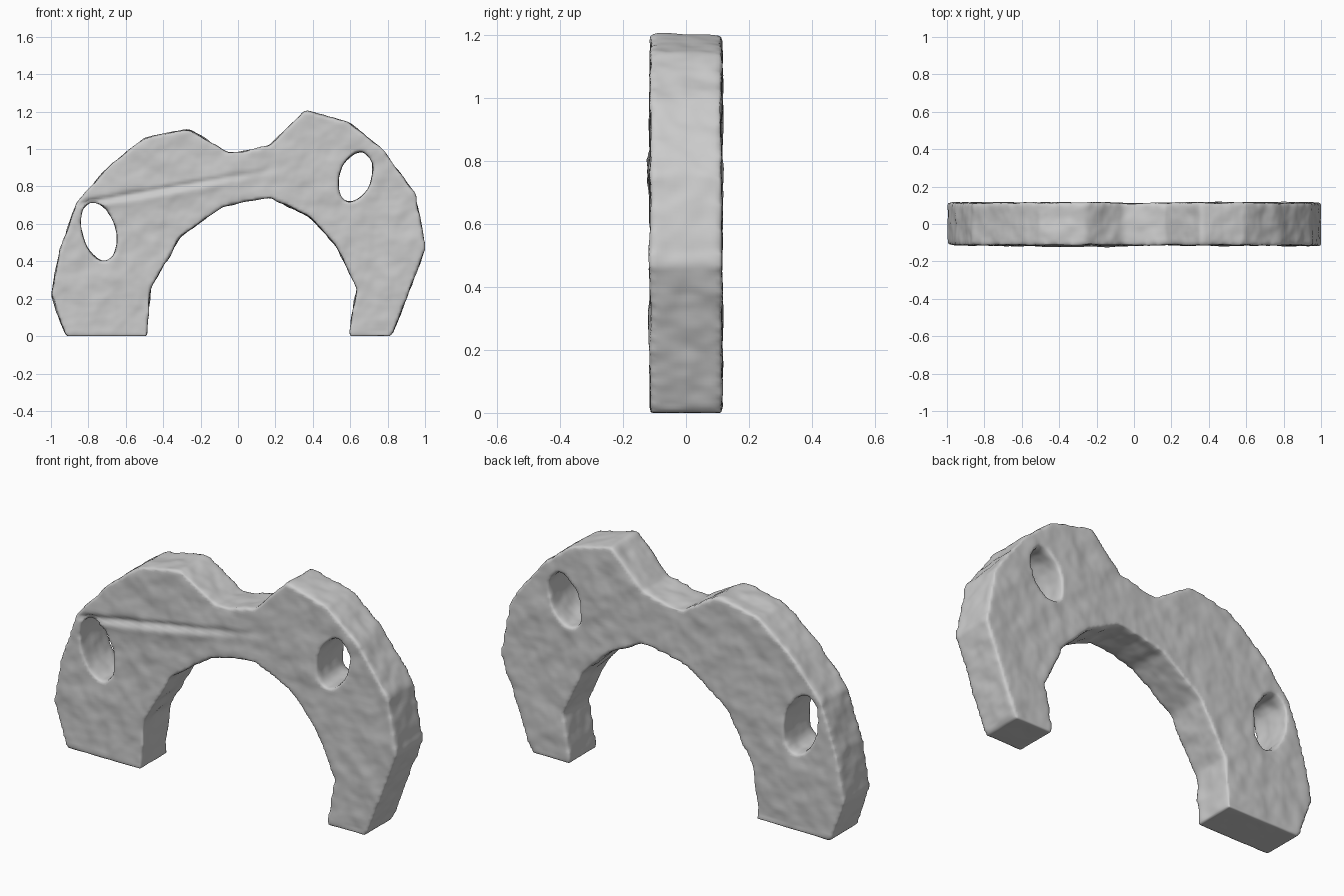
import bpy, bmesh, math
from mathutils import Vector, Matrix, noise

if "Cube" in bpy.data.objects:
    bpy.data.objects.remove(bpy.data.objects["Cube"])

# Arch outline, front view (x, z)
OUTLINE = [(-.92, 0), (-1, .22), (-.95, .46), (-.865, .71), (-.69, .91), (-.5, 1.06),
           (-.26, 1.107), (-.05, .98), (.02, .985), (.17, 1.02), (.36, 1.205), (.59, 1.145),
           (.77, 1.0), (.95, .76), (1.0, .47), (.93, .28), (.82, 0), (.59, 0), (.635, .25),
           (.53, .48), (.38, .64), (.17, .742), (-.08, .695), (-.31, .53), (-.465, .26), (-.485, 0)]


def ellipse(cx, cz, a, b, tilt):
    pts = []
    for i in range(40):
        t = 2 * math.pi * i / 40
        u, v = a * math.cos(t), b * math.sin(t)
        pts.append((cx + u * math.cos(tilt) - v * math.sin(tilt),
                    cz + u * math.sin(tilt) + v * math.cos(tilt)))
    return pts


def add_spline(curve, pts):
    s = curve.splines.new('POLY')
    s.points.add(len(pts) - 1)
    for p, (x, z) in zip(s.points, pts):
        p.co = (x, z, 0, 1)
    s.use_cyclic_u = True


# Filled profile with two slanted eye holes
curve = bpy.data.curves.new("arch_profile", 'CURVE')
curve.dimensions = '2D'
curve.fill_mode = 'BOTH'
curve.extrude = .113
for loop in (OUTLINE, ellipse(-.743, .56, .09, .162, .28), ellipse(.626, .85, .085, .14, -.33)):
    add_spline(curve, loop)
profile = bpy.data.objects.new("arch_profile", curve)
bpy.context.collection.objects.link(profile)

# Solid arch, upright
mesh = bpy.data.meshes.new_from_object(profile.evaluated_get(bpy.context.evaluated_depsgraph_get()))
bpy.data.objects.remove(profile)
mesh.transform(Matrix.Rotation(math.pi / 2, 4, 'X'))
bm = bmesh.new()
bm.from_mesh(mesh)
bmesh.ops.remove_doubles(bm, verts=bm.verts, dist=1e-4)
bmesh.ops.recalc_face_normals(bm, faces=bm.faces)
bm.to_mesh(mesh)
bm.free()
arch = bpy.data.objects.new("stone_arch", mesh)
bpy.context.collection.objects.link(arch)

# Worn, rounded edges
remesh = arch.modifiers.new("remesh", 'REMESH')
remesh.mode = 'VOXEL'
remesh.voxel_size = .014
smooth = arch.modifiers.new("soften", 'SMOOTH')
smooth.factor = .5
smooth.iterations = 5
worn = bpy.data.meshes.new_from_object(arch.evaluated_get(bpy.context.evaluated_depsgraph_get()))
arch.modifiers.clear()
arch.data = worn
worn.name = "stone_arch"

# Hammered stone surface and shallow groove across the front
bm = bmesh.new()
bm.from_mesh(worn)
bm.normal_update()
moves = []
for v in bm.verts:
    p = v.co
    d = .006 * noise.noise(p * 13) + .005 * noise.noise(p * 5 + Vector((3, 1, 7)))
    d += .002 * noise.noise(p * 28)
    if p.y < 0 and v.normal.y < -.6:
        off = p.z - (.9 + (p.x - .25) * .176)
        fade = max(0, min(1, (p.x + .88) / .06, (.3 - p.x) / .6))
        d += fade * (-.014 * math.exp(-(off / .014) ** 2)
                     + .006 * math.exp(-((off + .035) / .025) ** 2))
    moves.append(v.normal * (d if p.z > .02 else d * .3))
for v, m in zip(bm.verts, moves):
    v.co += m
    v.co.z = max(v.co.z, 0)
for f in bm.faces:
    f.smooth = True
bm.to_mesh(worn)
bm.free()
